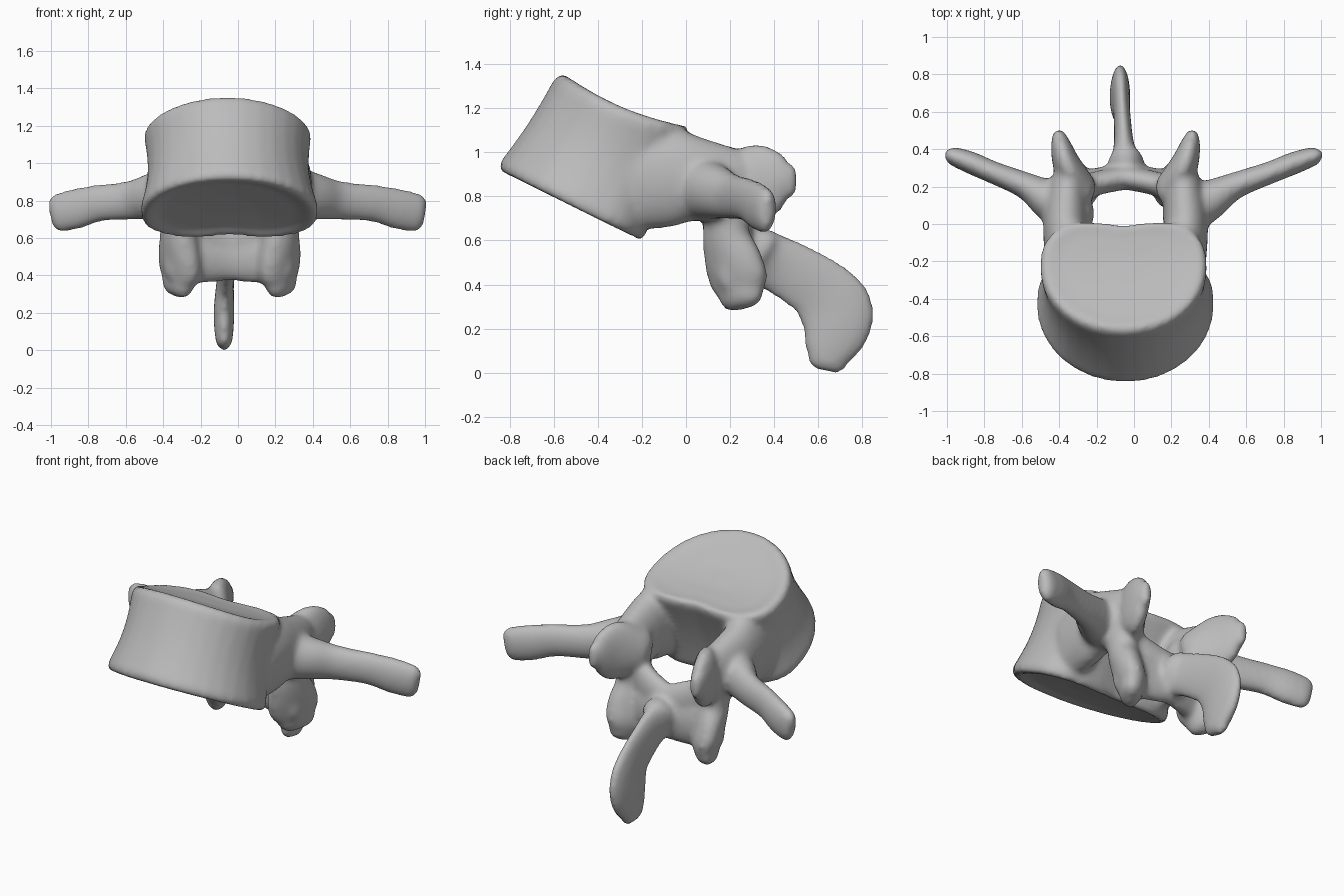
import bpy, bmesh, math
from mathutils import Vector

if "Cube" in bpy.data.objects:
    bpy.data.objects.remove(bpy.data.objects["Cube"], do_unlink=True)

CX = -0.045     # midline of the bone
SEG = 32
bm = bmesh.new()


def skin(rings):
    """Close a stack of point rings into a solid."""
    loops = [[bm.verts.new(p) for p in ring] for ring in rings]
    for low, high in zip(loops, loops[1:]):
        for i in range(SEG):
            j = (i + 1) % SEG
            bm.faces.new((low[i], low[j], high[j], high[i]))
    bm.faces.new(loops[0][::-1])
    bm.faces.new(loops[-1])


def smooth_path(points, steps=4):
    """Catmull-Rom interpolation of section values."""
    p = [Vector(s) for s in points]
    p = [p[0] * 2 - p[1]] + p + [p[-1] * 2 - p[-2]]
    out = []
    for a, b, c, d in zip(p, p[1:], p[2:], p[3:]):
        for k in range(steps):
            t = k / steps
            out.append((b * 2 + (c - a) * t + (a * 2 - b * 5 + c * 4 - d) * t * t
                        + (b * 3 - a - c * 3 + d) * t ** 3) * 0.5)
    return out + [p[-2]]


def process(sections, hint, side=1, reach=1):
    """Loft ellipses (x, y, z, half size along hint, half size across) with rounded ends."""
    sections = smooth_path(sections)
    centres = [Vector((CX + side * reach * s[0], s[1], s[2])) for s in sections]
    hint, rings, last = Vector(hint), [], len(sections) - 1

    def ring(c, tangent, a, b):
        u = (hint - tangent * hint.dot(tangent)).normalized()
        v = tangent.cross(u)
        return [c + u * a * math.cos(t) + v * b * math.sin(t)
                for t in (math.tau * i / SEG for i in range(SEG))]

    for k, (c, s) in enumerate(zip(centres, sections)):
        tangent = (centres[min(k + 1, last)] - centres[max(k - 1, 0)]).normalized()
        a, b = s[3], s[4]
        r = min(a, b)
        cap = [ring(c + tangent * (r * math.sin(q) * (1 if k else -1)), tangent,
                    a - r * (1 - math.cos(q)), b - r * (1 - math.cos(q)))
               for q in (0.4, 0.8, 1.2, 1.45)]
        if k == 0:
            rings += cap[::-1]
        rings.append(ring(c, tangent, a, b))
        if k == last:
            rings += cap
    skin(rings)


def body_ring(t, shrink=1.0, sink=0.0):
    """One D-shaped slice of the body; t runs from lower to upper plate."""
    front = Vector((0, -0.872, 0.92)).lerp(Vector((0, -0.575, 1.375)), t)
    back = Vector((0, -0.175, 0.575)).lerp(Vector((0, 0.05, 1.115)), t)
    waist = math.sin(math.pi * t)
    width = 0.49 - 0.035 * t - 0.04 * waist
    axis = (back - front).normalized()
    normal = Vector((0, -axis.z, axis.y))
    points = []
    for i in range(SEG):
        c, s = math.cos(math.tau * i / SEG), math.sin(math.tau * i / SEG)
        n = 0.7 if s > 0 else 1.0
        x = math.copysign(abs(c) ** n, c) * width * shrink
        v = math.copysign(abs(s) ** n, s) * shrink
        u = 0.6 + v * (0.4 if s > 0 else 0.6)
        if s > 0:
            u -= 0.06 * math.exp(-(x / 0.17) ** 2) * s
        u += (0.5 - u) * 0.04 * waist
        p = front.lerp(back, u) + normal * sink
        p -= normal * 0.04 * t * math.sin(math.pi * min(max(u, 0), 1))
        points.append(p + Vector((CX - 0.012 * t + x, 0, 0)))
    return points


# vertebral body with rounded rims and dished end plates
skin([body_ring(0, 0.3, 0.045), body_ring(0, 0.75, 0.03), body_ring(0, 0.9, 0.005),
      body_ring(0.02, 0.96), body_ring(0.07, 0.993)]
     + [body_ring(k / 10) for k in range(1, 10)]
     + [body_ring(0.93, 0.993), body_ring(0.98, 0.96), body_ring(1, 0.9, -0.005),
        body_ring(1, 0.75, -0.015), body_ring(1, 0.3, -0.02)])

UP, ACROSS = (0, 0, 1), (1, 0, 0)
for side, reach in ((-1, 0.955), (1, 1.045)):
    # pedicle
    process([(0.31, -0.20, 0.88, 0.23, 0.12), (0.32, -0.06, 0.885, 0.225, 0.12),
             (0.32, 0.06, 0.875, 0.19, 0.115), (0.31, 0.20, 0.85, 0.17, 0.10)], UP, side)
    # upper joint process
    process([(0.25, 0.20, 0.83, 0.14, 0.09), (0.315, 0.32, 0.86, 0.18, 0.075),
             (0.345, 0.42, 0.87, 0.14, 0.055), (0.355, 0.465, 0.87, 0.08, 0.04)], UP, side)
    # transverse process
    process([(0.31, 0.06, 0.84, 0.15, 0.13), (0.44, 0.135, 0.82, 0.125, 0.105),
             (0.56, 0.205, 0.80, 0.105, 0.072), (0.74, 0.275, 0.785, 0.10, 0.06),
             (0.86, 0.325, 0.755, 0.11, 0.06), (0.955, 0.36, 0.735, 0.105, 0.052)],
            UP, side, reach)
    # pars and lower joint process, a blade turned outwards
    process([(0.29, 0.20, 0.85, 0.10, 0.09), (0.275, 0.18, 0.65, 0.11, 0.09),
             (0.27, 0.21, 0.52, 0.145, 0.09), (0.265, 0.24, 0.42, 0.15, 0.085),
             (0.275, 0.25, 0.355, 0.115, 0.07)], (0.55 * side, 0.83, 0), side)
    # sloping roof of the arch
    process([(0.30, 0.15, 0.75, 0.10, 0.075), (0.18, 0.21, 0.66, 0.11, 0.065),
             (0.0, 0.25, 0.59, 0.11, 0.065)], UP, side)

# lamina behind the canal
process([(-0.27, 0.20, 0.51, 0.16, 0.08), (-0.12, 0.235, 0.51, 0.15, 0.07),
         (0, 0.255, 0.52, 0.15, 0.07),
         (0.12, 0.235, 0.51, 0.15, 0.07), (0.27, 0.20, 0.51, 0.16, 0.08)], UP)

# spinous process
process([(0, 0.335, 0.53, 0.10, 0.13), (-0.005, 0.37, 0.51, 0.07, 0.13),
         (-0.01, 0.44, 0.48, 0.052, 0.135), (-0.02, 0.59, 0.39, 0.045, 0.15),
         (-0.027, 0.67, 0.30, 0.05, 0.175), (-0.03, 0.682, 0.21, 0.055, 0.163),
         (-0.03, 0.655, 0.11, 0.052, 0.125), (-0.03, 0.64, 0.05, 0.045, 0.09)], ACROSS)
# flare joining the spinous process to the arch
process([(0, 0.26, 0.55, 0.14, 0.06), (0, 0.36, 0.52, 0.06, 0.11)], ACROSS)

bmesh.ops.recalc_face_normals(bm, faces=bm.faces)
mesh = bpy.data.meshes.new("vertebra")
bm.to_mesh(mesh)
bm.free()
bone = bpy.data.objects.new("vertebra", mesh)
bpy.context.collection.objects.link(bone)

# bone colour
grey = bpy.data.materials.new("bone grey")
grey.use_nodes = True
colour = (0.5, 0.5, 0.5, 1)
grey.diffuse_color = colour
grey.node_tree.nodes["Principled BSDF"].inputs["Base Color"].default_value = colour
mesh.materials.append(grey)

# fuse the parts into one smooth surface
fuse = bone.modifiers.new("fuse", "REMESH")
fuse.mode, fuse.voxel_size, fuse.use_smooth_shade = "VOXEL", 0.016, True
soften = bone.modifiers.new("soften", "SMOOTH")
soften.factor, soften.iterations = 0.5, 14
bpy.context.view_layer.objects.active = bone
bone.select_set(True)
bpy.ops.object.convert(target="MESH")
bpy.ops.object.shade_smooth()
